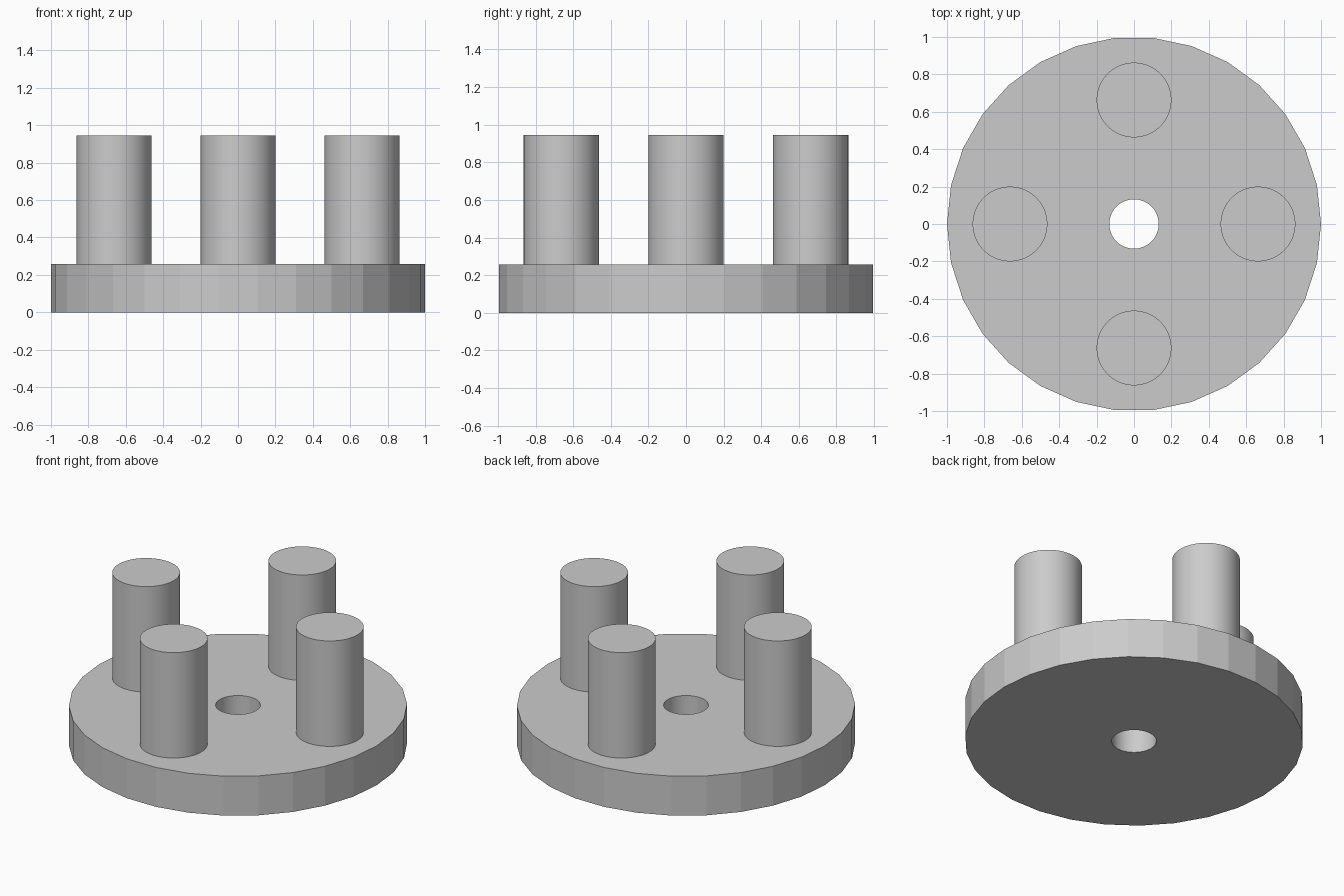
import bpy
import bmesh
import math
from mathutils import Matrix

cube = bpy.data.objects.get("Cube")
if cube:
    bpy.data.objects.remove(cube, do_unlink=True)

BASE_HEIGHT = 0.257
TOP = 0.945
PIN_OFFSET = 0.663
PIN_RADIUS = 0.2
HOLE_RADIUS = 0.132

grey = bpy.data.materials.new("plain grey")
grey.use_nodes = True
colour = (0.6, 0.6, 0.6, 1)
grey.diffuse_color = colour
grey.node_tree.nodes["Principled BSDF"].inputs["Base Color"].default_value = colour


def finish(name, bm, angle):
    """Turn the bmesh into an object, smooth below the given edge angle."""
    bmesh.ops.recalc_face_normals(bm, faces=bm.faces)
    mesh = bpy.data.meshes.new(name)
    bm.to_mesh(mesh)
    bm.free()
    mesh.materials.append(grey)
    obj = bpy.data.objects.new(name, mesh)
    bpy.context.collection.objects.link(obj)
    bpy.ops.object.select_all(action="DESELECT")
    obj.select_set(True)
    bpy.context.view_layer.objects.active = obj
    bpy.ops.object.shade_smooth_by_angle(angle=math.radians(angle))
    return obj


def circle(bm, radius, sides):
    """Add a ring of edges starting on the +x axis."""
    verts = [bm.verts.new((radius * math.cos(math.tau * i / sides),
                           radius * math.sin(math.tau * i / sides), 0))
             for i in range(sides)]
    return [bm.edges.new((verts[i - 1], verts[i])) for i in range(sides)]


# Faceted round base with a through hole
bm = bmesh.new()
edges = circle(bm, 1, 30) + circle(bm, HOLE_RADIUS, 60)
bmesh.ops.triangle_fill(bm, edges=edges, use_beauty=True)
bottom = bm.faces[:]
grown = bmesh.ops.extrude_face_region(bm, geom=bottom, use_keep_orig=True)
raised = [v for v in grown["geom"] if isinstance(v, bmesh.types.BMVert)]
bmesh.ops.translate(bm, verts=raised, vec=(0, 0, BASE_HEIGHT))
finish("base_disc", bm, 10)

# Four upright pins, open underneath where they join the base
names = ["left_pin", "back_pin", "right_pin", "front_pin"]
for i, name in enumerate(names):
    bm = bmesh.new()
    bmesh.ops.create_cone(bm, cap_ends=True, segments=60,
                          radius1=PIN_RADIUS, radius2=PIN_RADIUS,
                          depth=TOP - BASE_HEIGHT,
                          matrix=Matrix.Translation((0, 0, (TOP + BASE_HEIGHT) / 2)))
    under = [f for f in bm.faces if f.normal.z < -0.5]
    bmesh.ops.delete(bm, geom=under, context="FACES_ONLY")
    turn = math.tau * i / len(names)
    pin = finish(name, bm, 30)
    pin.location = (PIN_OFFSET * math.cos(turn), PIN_OFFSET * math.sin(turn), 0)
